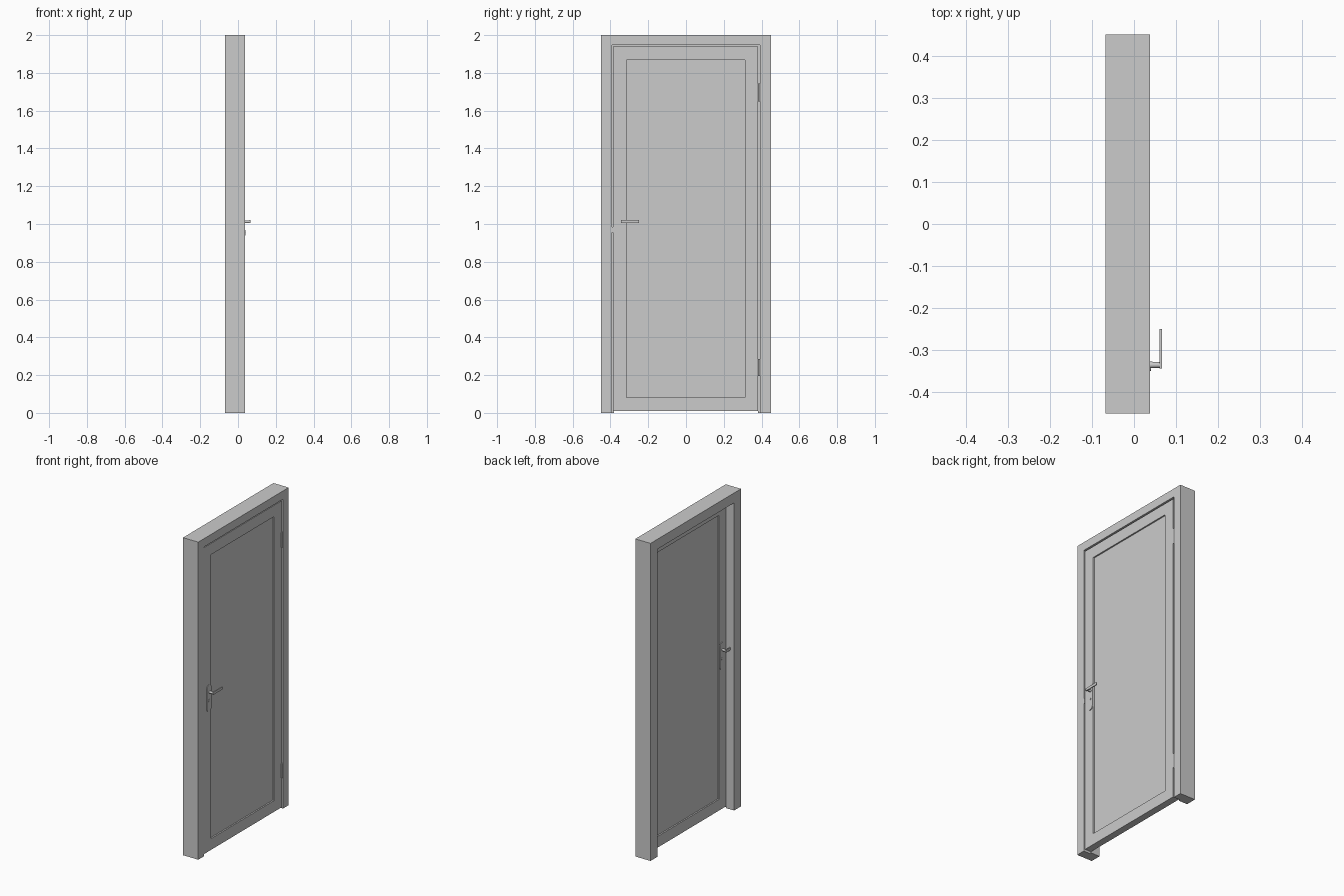
import bpy, bmesh
from math import pi, cos, sin
from mathutils import Matrix

if "Cube" in bpy.data.objects:
    bpy.data.objects.remove(bpy.data.objects["Cube"])

X0, X1 = -0.068, 0.038           # frame back and front
LEAF_B, LEAF_F = -0.010, 0.034   # leaf back and front
HY = -0.34                       # handle axis


def finish(name, bm, smooth=False):
    bmesh.ops.recalc_face_normals(bm, faces=bm.faces)
    me = bpy.data.meshes.new(name)
    bm.to_mesh(me)
    bm.free()
    ob = bpy.data.objects.new(name, me)
    bpy.context.collection.objects.link(ob)
    if smooth:
        bpy.ops.object.select_all(action='DESELECT')
        ob.select_set(True)
        bpy.context.view_layer.objects.active = ob
        bpy.ops.object.shade_smooth_by_angle()
    return ob


def box(name, lo, hi):
    bm = bmesh.new()
    bmesh.ops.create_cube(bm, size=1)
    for v in bm.verts:
        v.co = [(a + b) / 2 + c * (b - a) for a, b, c in zip(lo, hi, v.co)]
    return finish(name, bm)


def cyl(name, center, r1, r2, depth, axis='Z', sign=1, n=24):
    bm = bmesh.new()
    bmesh.ops.create_cone(bm, cap_ends=True, segments=n, radius1=r1, radius2=r2, depth=depth)
    m = Matrix.Translation(center)
    if axis == 'X':
        m = m @ Matrix.Rotation(sign * pi / 2, 4, 'Y')
    bm.transform(m)
    return finish(name, bm, True)


# Frame: rebated profile swept up, across and down with mitred corners
profile = [(X0, 0), (X1, 0), (X1, 0.057), (LEAF_B, 0.057), (LEAF_B, 0.068), (X0, 0.068)]
bm = bmesh.new()
rings = []
for side, top in ((-1, 0), (-1, 1), (1, 1), (1, 0)):
    rings.append([bm.verts.new((x, side * (0.45 - d), (2 - 0.92 * d) * top)) for x, d in profile])
n = len(profile)
for a, b in zip(rings, rings[1:]):
    for i in range(n):
        j = (i + 1) % n
        bm.faces.new((a[i], a[j], b[j], b[i]))
bm.faces.new(rings[0])
bm.faces.new(rings[-1])
finish("door_frame", bm)

# Door leaf with a sunken panel on both faces
leaf = box("door_leaf", (LEAF_B, -0.387, 0.01), (LEAF_F, 0.382, 1.94))
bm = bmesh.new()
bm.from_mesh(leaf.data)
for f in [f for f in bm.faces if abs(f.normal.x) > 0.9]:
    bmesh.ops.inset_region(bm, faces=[f], thickness=0.1)
    shift = f.normal * -0.009
    new = bmesh.ops.extrude_discrete_faces(bm, faces=[f])['faces']
    for v in new[0].verts:
        v.co += shift
bm.to_mesh(leaf.data)
bm.free()


# Handle set: back plate, stem, lever, key cylinder
def handle(label, face, s):
    bm = bmesh.new()
    r, seg = 0.021, 16
    pts = []
    for cz, start in ((1.039, 0), (0.911, pi)):
        for k in range(seg + 1):
            t = start + pi * k / seg
            pts.append(bm.verts.new((face, HY + r * cos(t), cz + r * sin(t))))
    f = bm.faces.new(pts)
    ext = bmesh.ops.extrude_face_region(bm, geom=[f])['geom']
    for v in ext:
        if isinstance(v, bmesh.types.BMVert):
            v.co.x += s * 0.004
    finish(label + "_plate", bm, True)
    cyl(label + "_stem", (face + s * 0.0165, HY + s * 0.005, 1.012), 0.008, 0.0065, 0.033, 'X', s)
    xs = sorted((face + s * 0.027, face + s * 0.033))
    ys = sorted((HY - s * 0.003, HY + s * 0.091))
    box(label + "_lever", (xs[0], ys[0], 1.004), (xs[1], ys[1], 1.02))
    cyl(label + "_key_cylinder", (face + s * 0.003, HY, 0.96), 0.009, 0.009, 0.006, 'X', s)
    box(label + "_key_slot_cover", (face - 0.005, HY - 0.003, 0.938), (face + 0.005, HY + 0.003, 0.96))


handle("front_handle", LEAF_F, 1)
handle("back_handle", LEAF_B, -1)

# Latch tongue in the gap
box("latch", (0.012, -0.396, 0.955), (X1, -0.386, 0.985))

# Hinge knuckles and leaves in the opposite gap
for label, z0, z1 in (("upper", 1.648, 1.743), ("lower", 0.196, 0.286)):
    cyl(label + "_hinge_pin", (0.0325, 0.387, (z0 + z1) / 2), 0.0055, 0.0055, z1 - z0, n=16)
    box(label + "_hinge_leaf", (0.0, 0.381, z0), (0.03, 0.3935, z1))
